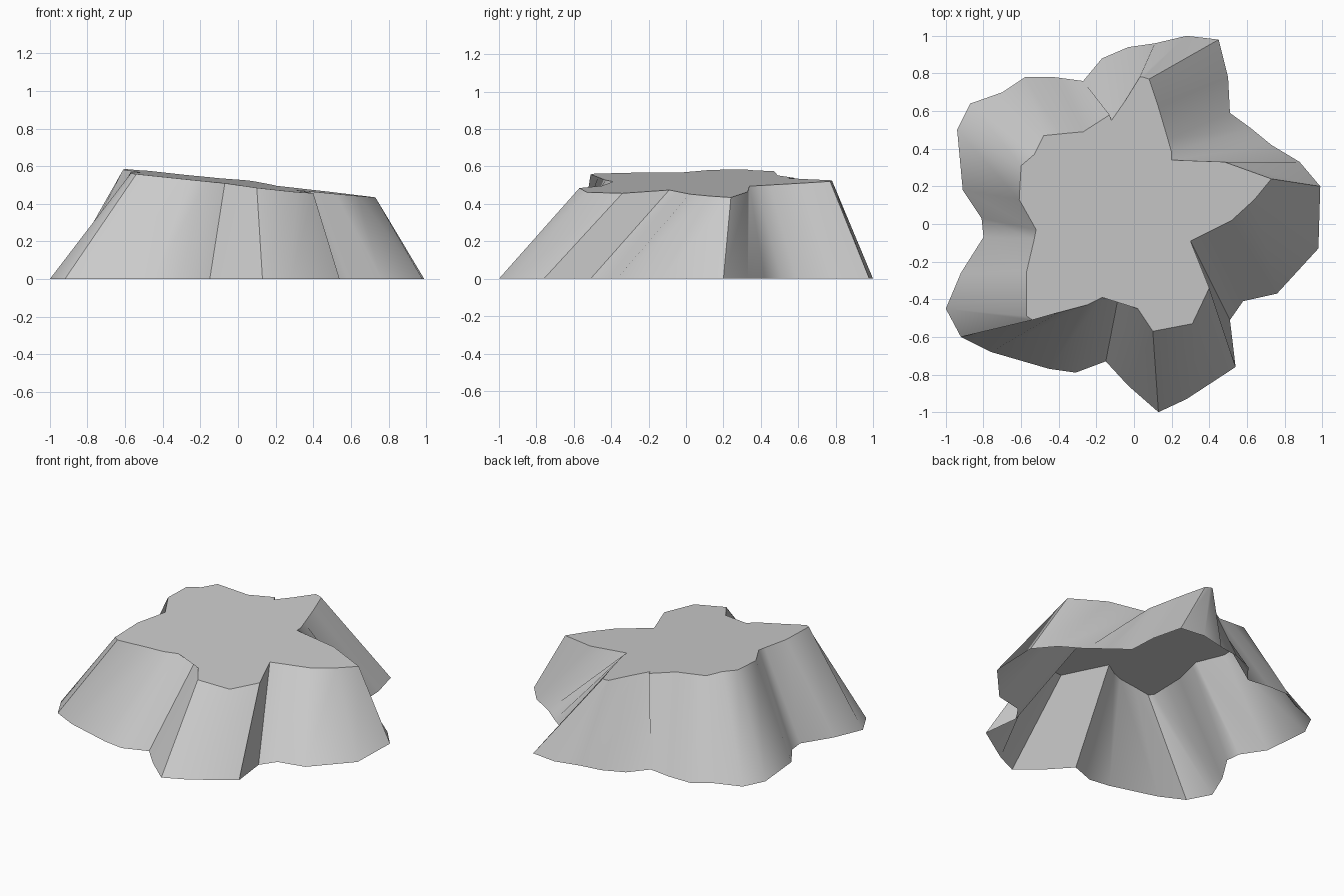
import bpy, bmesh, math

# Foot outline on the ground, clockwise from the right-hand tip
FOOT = [(.99, .20), (.98, -.13), (.76, -.37), (.58, -.41), (.51, -.51), (.54, -.76),
        (.28, -.93), (.13, -1), (-.03, -.86), (-.15, -.73), (-.31, -.79), (-.45, -.77),
        (-.76, -.68), (-.92, -.60), (-1, -.45), (-.92, -.26), (-.80, -.07), (-.81, .03),
        (-.91, .18), (-.94, .50), (-.87, .64), (-.70, .70), (-.58, .78), (-.42, .78),
        (-.27, .76), (-.17, .88), (-.03, .94), (.11, .96), (.28, 1), (.45, .98),
        (.50, .78), (.51, .59), (.62, .51), (.73, .42), (.88, .33)]

# Matching rim of the plateau
RIM = [(.73, .24), (.64, .13), (.52, .02), (.40, -.04), (.30, -.09), (.40, -.34),
       (.31, -.53), (.10, -.57), (.02, -.45), (-.07, -.32), (-.17, -.39), (-.25, -.43),
       (-.40, -.47), (-.54, -.51), (-.57, -.49), (-.57, -.25), (-.53, -.08), (-.52, -.03),
       (-.61, .13), (-.60, .31), (-.53, .37), (-.48, .47), (-.38, .48), (-.27, .49),
       (-.13, .58), (-.12, .55), (-.05, .65), (.03, .78), (.05, .78), (.08, .77),
       (.13, .62), (.18, .45), (.20, .38), (.20, .34), (.48, .33)]


def rim_height(x, y):
    """The plateau is one gently tilted plane."""
    return .51 - .112 * x + .025 * y


bm = bmesh.new()
foot = [bm.verts.new((x, y, 0)) for x, y in FOOT]
rim = [bm.verts.new((x, y, rim_height(x, y))) for x, y in RIM]

# Fluted cliff walls, open underneath
n = len(foot)
for i in range(n):
    j = (i + 1) % n
    bm.faces.new((foot[j], foot[i], rim[i], rim[j]))

# Flat plateau
top = bm.faces.new(rim[::-1])
bmesh.ops.triangulate(bm, faces=[top])

mesh = bpy.data.meshes.new("rock_plateau")
bm.to_mesh(mesh)
bm.free()
rock = bpy.data.objects.new("rock_plateau", mesh)
bpy.context.collection.objects.link(rock)

# Soft flutes with a crisp rim
bpy.context.view_layer.objects.active = rock
rock.select_set(True)
bpy.ops.object.shade_smooth_by_angle(angle=math.radians(40))
